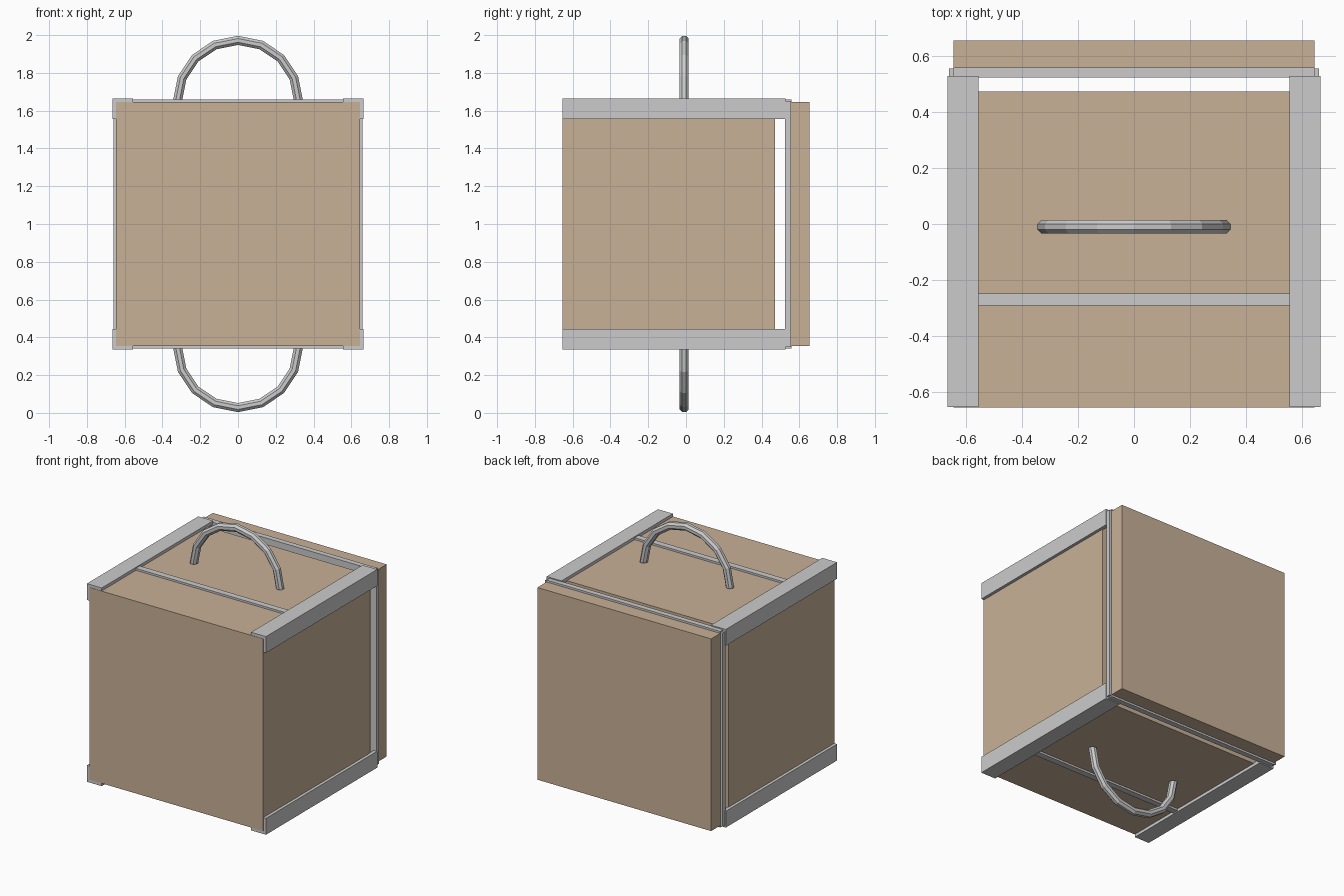
import bpy, bmesh
from math import sin, cos, pi

if "Cube" in bpy.data.objects:
    bpy.data.objects.remove(bpy.data.objects["Cube"])

brown = bpy.data.materials.new("brown_panel")
brown.diffuse_color = (0.58, 0.44, 0.31, 1)
brown.use_nodes = True
brown.node_tree.nodes["Principled BSDF"].inputs["Base Color"].default_value = brown.diffuse_color
MID = 1.0  # height of the case centre


def make(name, bm, mat=None):
    bmesh.ops.recalc_face_normals(bm, faces=bm.faces[:])
    me = bpy.data.meshes.new(name)
    bm.to_mesh(me)
    bm.free()
    ob = bpy.data.objects.new(name, me)
    bpy.context.collection.objects.link(ob)
    if mat:
        me.materials.append(mat)
    return ob


def box(name, x, y, z, mat=None):
    bm = bmesh.new()
    bmesh.ops.create_cube(bm, size=1)
    for v in bm.verts:
        for i, (a, b) in enumerate((x, y, z)):
            v.co[i] = a if v.co[i] < 0 else b
    return make(name, bm, mat)


def corner_rail(name, sx, sz):
    # L-shaped profile pushed along y
    o, i, t = 0.665, 0.555, 0.64
    prof = [(o, o), (i, o), (i, t), (t, t), (t, i), (o, i)]
    bm = bmesh.new()
    f = bm.faces.new([bm.verts.new((sx * a, -0.653, MID + sz * b)) for a, b in prof])
    ext = bmesh.ops.extrude_face_region(bm, geom=[f])["geom"]
    bmesh.ops.translate(bm, vec=(0, 1.181, 0),
                        verts=[g for g in ext if isinstance(g, bmesh.types.BMVert)])
    if f.is_valid and len([x for x in bm.faces if len(x.verts) == 6]) < 2:
        bm.faces.new(list(f.verts))
    return make(name, bm)


def handle(name, sz, R=0.32, r=0.026, seg=8, sides=8):
    # half ring with a round tube section
    bm = bmesh.new()
    rings = []
    for k in range(seg + 1):
        a = pi * k / seg
        ring = []
        for j in range(sides):
            b = 2 * pi * (j + 0.5) / sides
            d = R + r * cos(b)
            ring.append(bm.verts.new((d * cos(a), -0.01 + r * sin(b),
                                      MID + sz * (0.652 + d * sin(a)))))
        rings.append(ring)
    for p, q in zip(rings, rings[1:]):
        for j in range(sides):
            n = (j + 1) % sides
            bm.faces.new((p[j], p[n], q[n], q[j]))
    bm.faces.new(rings[0])
    bm.faces.new(rings[-1][::-1])
    return make(name, bm)


# Case body and separate back lid
H = 0.645
box("case_body", (-H, H), (-0.655, 0.472), (MID - H, MID + H), brown)
box("back_lid", (-H, H), (0.55, 0.655), (MID - H, MID + H), brown)

# Corner rails, cross strips, rim bars and handles, mirrored top and bottom
for sz, level in ((1, "top"), (-1, "bottom")):
    z = sorted((MID + sz * 0.615, MID + sz * 0.658))
    box(level + "_cross_strip", (-0.57, 0.57), (-0.29, -0.248), z)
    box(level + "_rim_bar", (-H, H), (0.522, 0.558), z)
    handle(level + "_handle", sz)
    for sx, side in ((-1, "left"), (1, "right")):
        corner_rail(f"{level}_{side}_rail", sx, sz)

# Upright rim bars on both sides
for sx, side in ((-1, "left"), (1, "right")):
    box(side + "_rim_bar", sorted((sx * 0.615, sx * 0.66)), (0.525, 0.555),
        (MID - 0.65, MID + 0.65))
